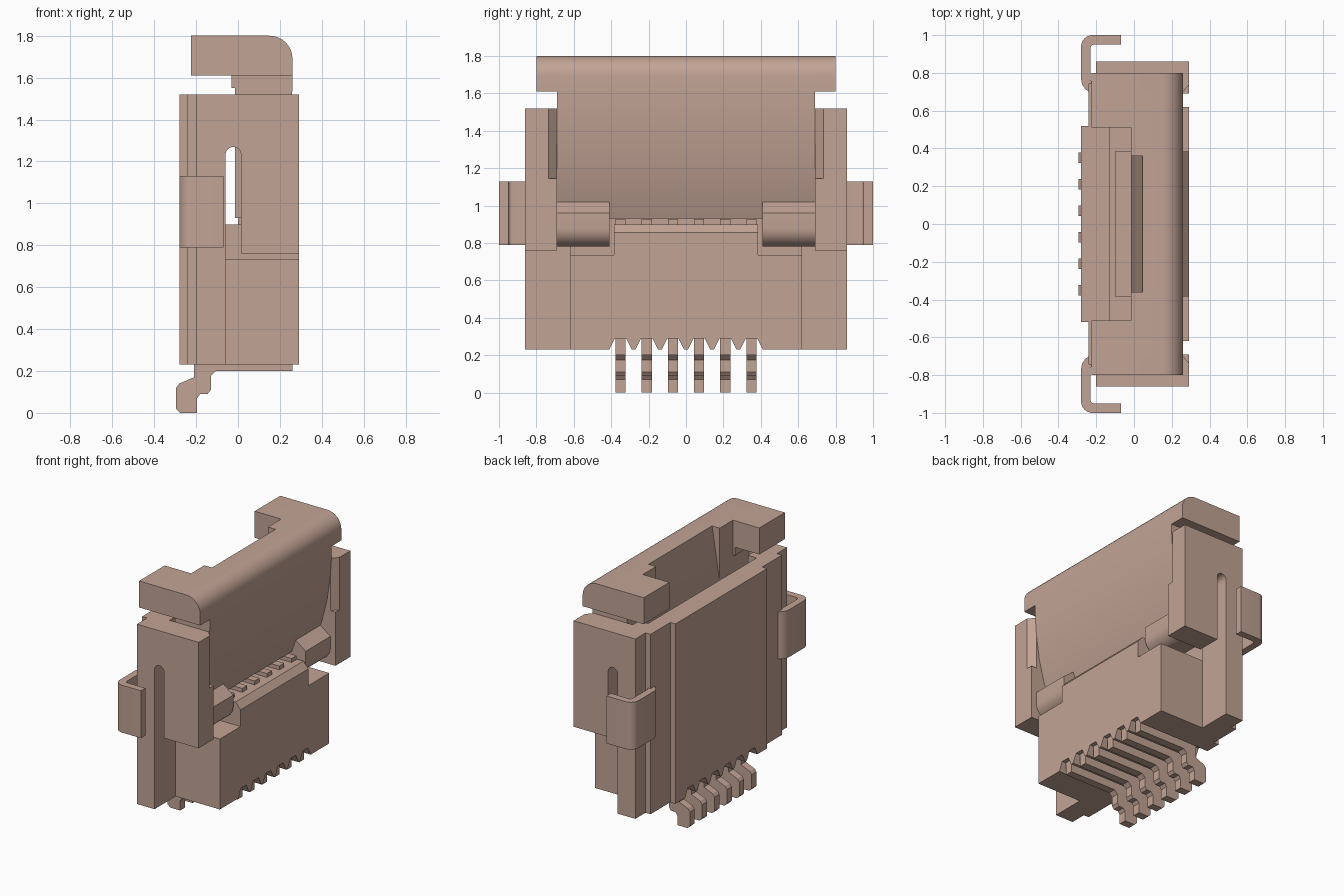
import bpy, bmesh, math
from mathutils import Vector

cube = bpy.data.objects.get("Cube")
if cube:
    bpy.data.objects.remove(cube, do_unlink=True)

mat = bpy.data.materials.new("warm_beige")
mat.use_nodes = True
COL = (0.54, 0.37, 0.30, 1)
mat.diffuse_color = COL
mat.node_tree.nodes["Principled BSDF"].inputs["Base Color"].default_value = COL


def prism(name, pts, axis, a, b, mirror=False, smooth=False):
    """Extrude a 2D profile along an axis: 'x' takes (y,z), 'y' takes (x,z), 'z' takes (x,y)."""
    place = {"x": lambda p, d: (d, p[0], p[1]),
             "y": lambda p, d: (p[0], d, p[1]),
             "z": lambda p, d: (p[0], p[1], d)}[axis]
    bm = bmesh.new()
    face = bm.faces.new([bm.verts.new(place(p, a)) for p in pts])
    out = bmesh.ops.extrude_face_region(bm, geom=[face])
    verts = [g for g in out["geom"] if isinstance(g, bmesh.types.BMVert)]
    bmesh.ops.translate(bm, verts=verts, vec=Vector(place((0, 0), b - a)))
    bmesh.ops.recalc_face_normals(bm, faces=bm.faces)
    me = bpy.data.meshes.new(name)
    bm.to_mesh(me)
    bm.free()
    me.materials.append(mat)
    ob = bpy.data.objects.new(name, me)
    bpy.context.collection.objects.link(ob)
    if mirror:
        m = ob.modifiers.new("Mirror", "MIRROR")
        m.use_axis = (False, True, False)
    if smooth:
        bpy.ops.object.select_all(action="DESELECT")
        ob.select_set(True)
        bpy.context.view_layer.objects.active = ob
        bpy.ops.object.shade_smooth_by_angle(angle=math.radians(35))
    return ob


def box(name, x0, x1, y0, y1, z0, z1, mirror=False):
    return prism(name, [(x0, y0), (x1, y0), (x1, y1), (x0, y1)], "z", z0, z1, mirror)


def arc(cx, cy, r, a0, a1, n=8):
    return [(cx + r * math.cos(math.radians(a0 + (a1 - a0) * i / n)),
             cy + r * math.sin(math.radians(a0 + (a1 - a0) * i / n))) for i in range(n + 1)]


PINS = [-0.35 + 0.14 * i for i in range(6)]


def notched(half, top):
    """Wall outline with a tapered groove in its lower edge at every contact."""
    pts = [(-half, 0.23)]
    for y in PINS:
        pts += [(y - 0.06, 0.23), (y - 0.03, 0.29), (y + 0.03, 0.29), (y + 0.06, 0.23)]
    return pts + [(half, 0.23), (half, top), (-half, top)]


# Housing core, rear wall and front ledge
prism("housing_base", notched(0.62, 0.735), "x", -0.235, 0.29)
prism("rear_wall", notched(0.52, 1.52), "x", -0.28, -0.13)
prism("front_ledge", [(-0.10, 0.73), (0.29, 0.73), (0.29, 0.855), (0.25, 0.90), (-0.10, 0.90)],
      "y", -0.385, 0.385)

# Side columns, latch arms and the bridge above each slot
box("rear_shoulder", -0.24, -0.13, 0.50, 0.745, 0.23, 1.52, True)
box("side_column", -0.20, -0.06, 0.615, 0.86, 0.23, 1.52, True)
bridge = [(-0.06, 1.52), (-0.06, 1.23)] + arc(-0.0225, 1.232, 0.0375, 180, 0) + [(0.015, 1.52)]
prism("slot_bridge", bridge, "y", 0.69, 0.86, True)
box("arm_lower", 0.015, 0.29, 0.69, 0.86, 0.76, 1.145, True)
prism("arm_upper", [(0.015, 0.69), (0.25, 0.69), (0.29, 0.735), (0.29, 0.86), (0.015, 0.86)],
      "z", 1.145, 1.52, True)

# Flip lid: rounded top, curved outer face, hollowed middle
outer = arc(0.15, 1.69, 0.11, 90, 0) + [(0.26, 1.55), (0.25, 1.40), (0.225, 1.22),
                                        (0.185, 1.06), (0.14, 0.93)]
prism("lid_middle", outer + [(-0.015, 0.93), (-0.015, 1.42), (0.01, 1.58), (0.045, 1.80)],
      "y", -0.36, 0.36, smooth=True)
prism("lid_side", outer + [(-0.015, 0.93), (-0.015, 1.80)], "y", 0.36, 0.69, True, True)
prism("lid_end", arc(0.15, 1.69, 0.11, 90, 0) + [(0.26, 1.61), (-0.225, 1.61), (-0.225, 1.80)],
      "y", 0.51, 0.80, True, True)
box("lid_end_step", -0.03, 0.05, 0.51, 0.69, 1.55, 1.61, True)

# Hinge hubs at the lower lid corners
hub = [(0.04, 1.02), (0.17, 1.02), (0.25, 0.96), (0.25, 0.88)] + \
      arc(0.15, 0.88, 0.10, 0, -90)[1:] + [(0.04, 0.78)]
prism("hinge_hub", hub, "y", 0.41, 0.69, True, True)

# Bent metal side clips
clip = [(-0.07, 1.0)] + arc(-0.22, 0.94, 0.06, 90, 180) + arc(-0.20, 0.77, 0.08, 180, 270) + \
       [(-0.20, 0.74)] + arc(-0.20, 0.77, 0.03, 270, 180) + \
       arc(-0.21, 0.93, 0.02, 180, 90) + [(-0.07, 0.95)]
prism("side_clip", clip, "z", 0.79, 1.13, True, True)

# Contacts: lower strip with a bent foot, and a short tip behind the ledge
foot = [(0.26, 0.29), (-0.21, 0.29), (-0.21, 0.17), (-0.28, 0.14), (-0.295, 0.12),
        (-0.295, 0.02), (-0.275, 0.0), (-0.195, 0.0), (-0.195, 0.07), (-0.18, 0.09),
        (-0.145, 0.09), (-0.13, 0.11), (-0.13, 0.175), (-0.105, 0.20), (0.26, 0.20)]
for i, y in enumerate(PINS):
    prism(f"contact_{i + 1}", foot, "y", y - 0.0275, y + 0.0275)
    box(f"contact_tip_{i + 1}", 0.0, 0.20, y - 0.0275, y + 0.0275, 0.86, 0.928)
